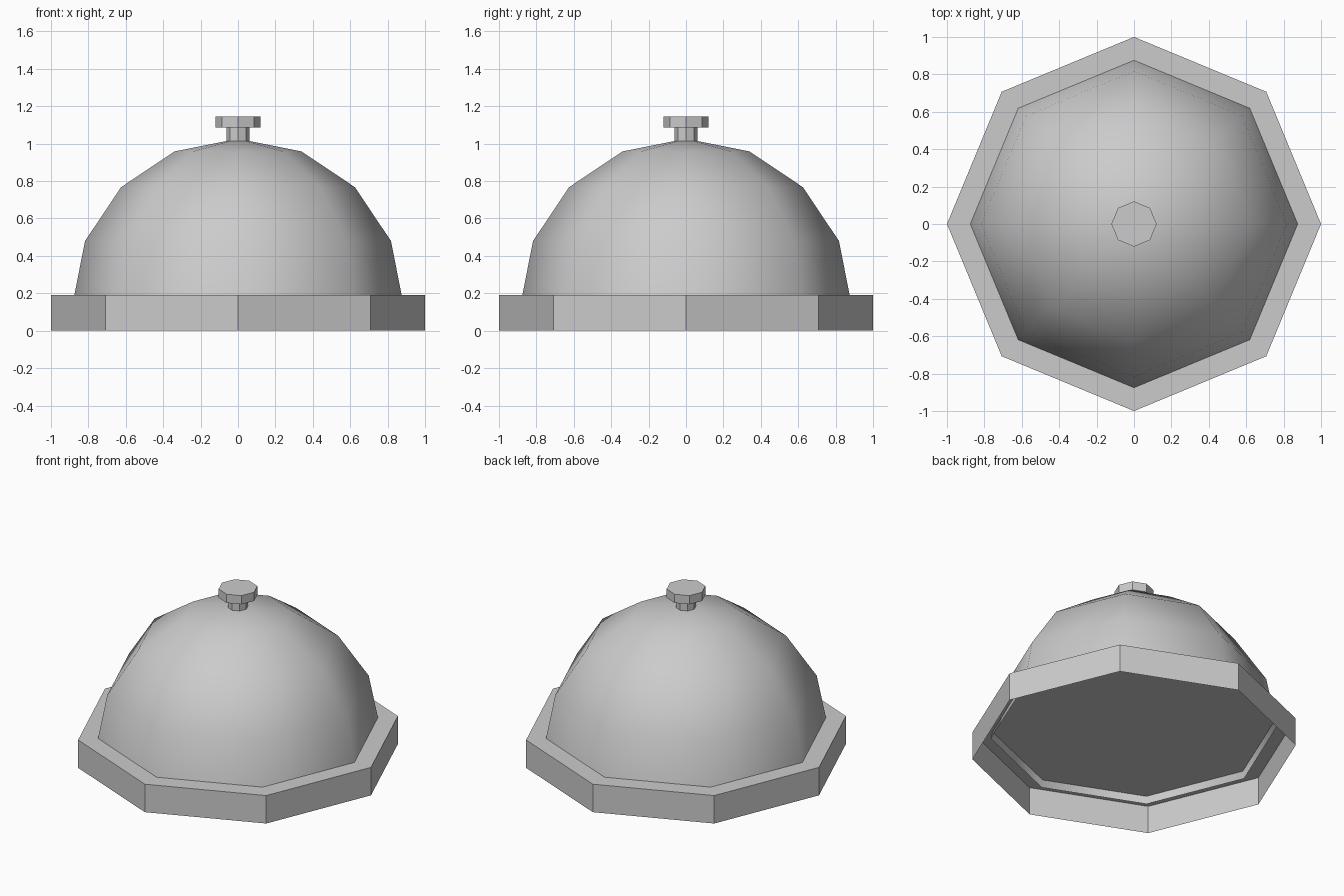
import bpy
import bmesh
from math import sin, cos, pi, tau

SIDES = 8

default_cube = bpy.data.objects.get("Cube")
if default_cube:
    bpy.data.objects.remove(default_cube, do_unlink=True)

# One plain grey metal
grey = bpy.data.materials.new("grey metal")
grey.use_nodes = True
colour = (0.6, 0.6, 0.6, 1)
grey.diffuse_color = colour
grey.node_tree.nodes["Principled BSDF"].inputs["Base Color"].default_value = colour


def lathe(name, profile, cap_bottom=False, cap_top=False, smooth=False):
    """Turn a bottom-to-top (radius, height) profile into an eight-sided part."""
    bm = bmesh.new()
    rings = []
    for r, z in profile:
        if r < 1e-5:
            rings.append([bm.verts.new((0, 0, z))] * SIDES)
        else:
            rings.append([bm.verts.new((r * cos(tau * i / SIDES), r * sin(tau * i / SIDES), z))
                          for i in range(SIDES)])
    for low, high in zip(rings, rings[1:]):
        for i in range(SIDES):
            j = (i + 1) % SIDES
            corners = [low[i], low[j], high[j], high[i]]
            bm.faces.new(list(dict.fromkeys(corners)))
    if cap_bottom:
        bm.faces.new(rings[0][::-1])
    if cap_top:
        bm.faces.new(rings[-1])
    for face in bm.faces:
        face.smooth = smooth
    mesh = bpy.data.meshes.new(name)
    bm.to_mesh(mesh)
    bm.free()
    mesh.materials.append(grey)
    obj = bpy.data.objects.new(name, mesh)
    bpy.context.collection.objects.link(obj)
    return obj


# Base: a shallow tray turned upside down, open underneath
lathe("base", [(1, 0), (1, 0.19)], cap_top=True)

# Dome: an open half sphere whose rim pokes slightly through the base top
R, CENTRE, STEPS = 0.885, 0.141, 4
arc = [(R * cos(pi / 2 * k / STEPS), CENTRE + R * sin(pi / 2 * k / STEPS))
       for k in range(STEPS + 1)]
lathe("bell_dome", arc, smooth=True)

# Push button on top
lathe("button_stem", [(0.062, 0.98), (0.062, 1.088)], cap_bottom=True, cap_top=True)
lathe("button_cap", [(0.121, 1.086), (0.121, 1.145)], cap_bottom=True, cap_top=True)
